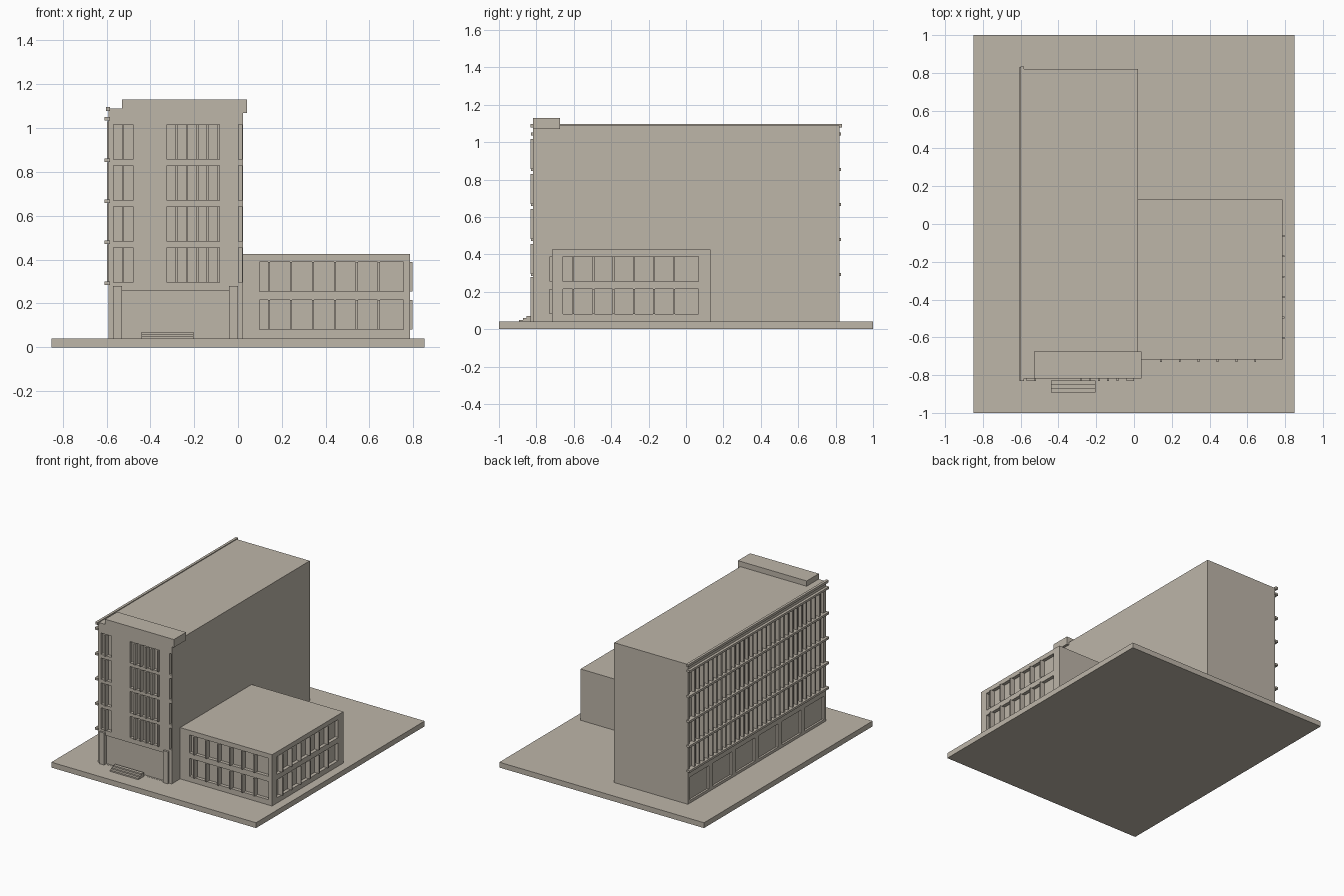
import bpy, bmesh

if "Cube" in bpy.data.objects:
    bpy.data.objects.remove(bpy.data.objects["Cube"])

stone = bpy.data.materials.new("warm stone")
stone.diffuse_color = (0.51, 0.465, 0.395, 1)
stone.use_nodes = True
stone.node_tree.nodes["Principled BSDF"].inputs["Base Color"].default_value = stone.diffuse_color


def boxes(name, spans):
    """One object made of axis-aligned boxes (x0, x1, y0, y1, z0, z1)."""
    bm = bmesh.new()
    for x0, x1, y0, y1, z0, z1 in spans:
        for v in bmesh.ops.create_cube(bm, size=1)["verts"]:
            v.co = ((x0 + x1) / 2 + v.co.x * (x1 - x0),
                    (y0 + y1) / 2 + v.co.y * (y1 - y0),
                    (z0 + z1) / 2 + v.co.z * (z1 - z0))
    mesh = bpy.data.meshes.new(name)
    bm.to_mesh(mesh)
    bm.free()
    mesh.materials.append(stone)
    ob = bpy.data.objects.new(name, mesh)
    bpy.context.collection.objects.link(ob)
    return ob


def cut(target, name, spans):
    """Carve recesses, then remove the cutter."""
    cutter = boxes(name, spans)
    cutter.hide_render = True
    mod = target.modifiers.new("recesses", "BOOLEAN")
    mod.operation = "DIFFERENCE"
    mod.solver = "EXACT"
    mod.object = cutter
    bpy.context.view_layer.objects.active = target
    bpy.ops.object.modifier_apply(modifier=mod.name)
    bpy.data.objects.remove(cutter)


D = 0.025                                   # window recess depth
L, R, F, B = -0.59, 0.022, -0.817, 0.82     # tower footprint
floors = [(0.295 + i * 0.187, 0.455 + i * 0.187) for i in range(4)]
wing_rows = [(0.08, 0.215), (0.255, 0.39)]
WR, WF = 0.785, -0.717                      # wing right and front

# Ground plate
boxes("ground_plate", [(-0.85, 0.85, -1, 1, 0, 0.04)])

# Tower with recessed window bands, entrance and ground floor panels
tower = boxes("tower", [(L, R, F, B, 0.04, 1.09)])
recess = []
for z0, z1 in floors:
    for x0, x1 in ((-0.567, -0.48), (-0.325, -0.082), (0.002, 0.019)):
        recess.append((x0, x1, F - 0.1, F + D, z0, z1))
    recess.append((L - 0.1, L + 0.018, F + 0.03, B - 0.02, z0 + 0.005, z1 + 0.01))
recess.append((-0.53, -0.04, F - 0.1, F + 0.012, 0.041, 0.257))
pitch = (B - F) / 6
for i in range(6):
    y = F + pitch * i
    recess.append((L - 0.1, L + 0.015, y + 0.022, y + pitch - 0.022, 0.06, 0.235))
cut(tower, "tower_recesses", recess)

# Tower front mullions
boxes("tower_front_mullions",
      [(x - 0.005, x + 0.005, F - 0.014, F + D, z0, z1)
       for z0, z1 in floors
       for x in (-0.525, -0.28, -0.233, -0.185, -0.138, -0.088)])

# Tower side fins between the ledges
n = 30
step = (B - F - 0.05) / n
boxes("tower_side_fins",
      [(L - 0.008, L + 0.018, F + 0.03 + step * i - 0.007, F + 0.03 + step * i + 0.007, z0, z1 + 0.015)
       for z0, z1 in floors for i in range(1, n)])

# Horizontal ledges and roof cornice on the side
boxes("side_ledges",
      [(-0.61, L + 0.005, -0.828, 0.828, z - 0.008, z + 0.008)
       for z in (0.292, 0.479, 0.666, 0.853, 1.043)])
boxes("roof_cornice", [(-0.602, -0.583, -0.832, 0.834, 1.078, 1.096)])

# Roof slab over the entrance side
boxes("roof_slab", [(-0.53, 0.041, -0.819, -0.675, 1.07, 1.13)])

# Entrance pillars and steps
boxes("entrance_pillars", [(x, x + 0.04, -0.832, F + 0.012, 0.04, 0.28)
                           for x in (-0.57, -0.04)])
boxes("entrance_steps", [(-0.44, -0.203, -0.892 + 0.02 * i, -0.828, 0.04 + 0.01 * i, 0.05 + 0.01 * i)
                         for i in range(3)])

# Low wing with recessed window bands
wing = boxes("wing", [(R, WR, WF, 0.13, 0.04, 0.425)])
cut(wing, "wing_recesses",
    [(0.098, 0.755, WF - 0.1, WF + D, z0, z1) for z0, z1 in wing_rows] +
    [(WR - D, WR + 0.1, -0.657, 0.067, z0, z1) for z0, z1 in wing_rows])

# Wing mullions on the front and the right side
mullions = []
for z0, z1 in wing_rows:
    for i in range(6):
        x, y = 0.142 + 0.1 * i, -0.603 + 0.108 * i
        mullions.append((x - 0.005, x + 0.005, WF - 0.014, WF + D, z0, z1))
        mullions.append((WR - D, WR + 0.012, y - 0.005, y + 0.005, z0, z1))
boxes("wing_mullions", mullions)
